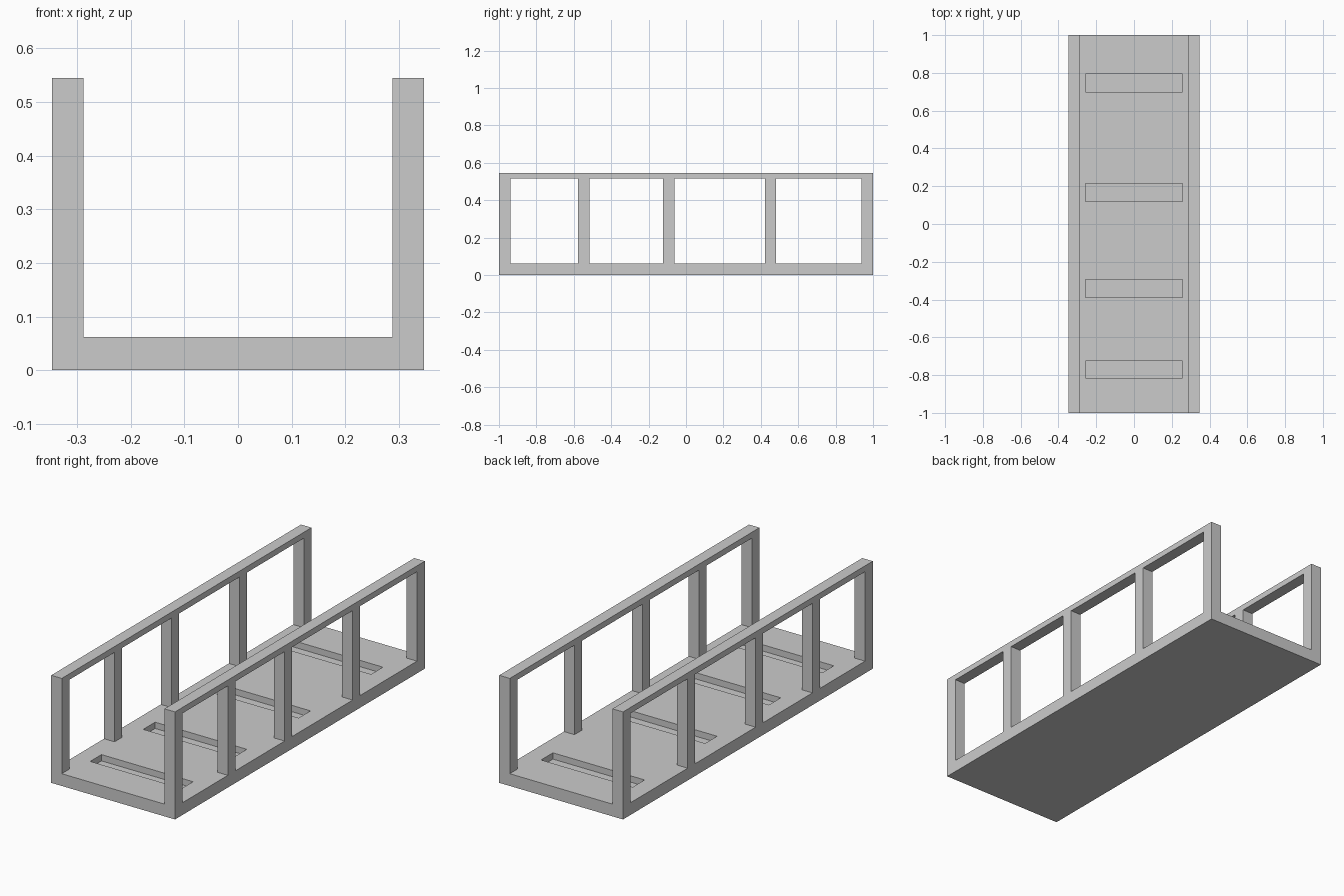
import bpy, bmesh
from mathutils import Matrix, Vector

if "Cube" in bpy.data.objects:
    bpy.data.objects.remove(bpy.data.objects["Cube"])

W, WI = 0.347, 0.288      # outer and inner half width
H, FLOOR, RAIL = 0.545, 0.062, 0.515
POCKET_Z = 0.03


def make_object(name, bm):
    bmesh.ops.recalc_face_normals(bm, faces=bm.faces)
    mesh = bpy.data.meshes.new(name)
    bm.to_mesh(mesh)
    bm.free()
    ob = bpy.data.objects.new(name, mesh)
    bpy.context.collection.objects.link(ob)
    return ob


def add_box(bm, x0, x1, y0, y1, z0, z1):
    centre = Vector((x0 + x1, y0 + y1, z0 + z1)) / 2
    size = Matrix.Diagonal((x1 - x0, y1 - y0, z1 - z0, 1))
    bmesh.ops.create_cube(bm, size=1, matrix=Matrix.Translation(centre) @ size)


def cut(target, cutter):
    mod = target.modifiers.new(cutter.name, 'BOOLEAN')
    mod.operation = 'DIFFERENCE'
    mod.solver = 'EXACT'
    mod.object = cutter
    cutter.hide_render = True
    cutter.hide_set(True)


# Slotted floor
bm = bmesh.new()
add_box(bm, -W, W, -1, 1, 0, FLOOR)
floor = make_object("floor", bm)

bm = bmesh.new()
for y0, y1 in [(-0.815, -0.725), (-0.39, -0.295), (0.12, 0.215), (0.70, 0.795)]:
    add_box(bm, -0.258, 0.256, y0, y1, POCKET_Z, 0.2)
cut(floor, make_object("slot_cutter", bm))

# Side frames: one panel with four openings down to the floor, mirrored
bm = bmesh.new()
add_box(bm, WI, W, -1, 1, FLOOR, H)
side = make_object("side_frame", bm)

bm = bmesh.new()
for y0, y1 in [(-0.938, -0.577), (-0.517, -0.122), (-0.062, 0.422), (0.482, 0.938)]:
    add_box(bm, 0.2, 0.45, y0, y1, FLOOR - 0.05, RAIL)
cut(side, make_object("window_cutter", bm))
side.modifiers.new("mirror", 'MIRROR').use_axis[0] = True
